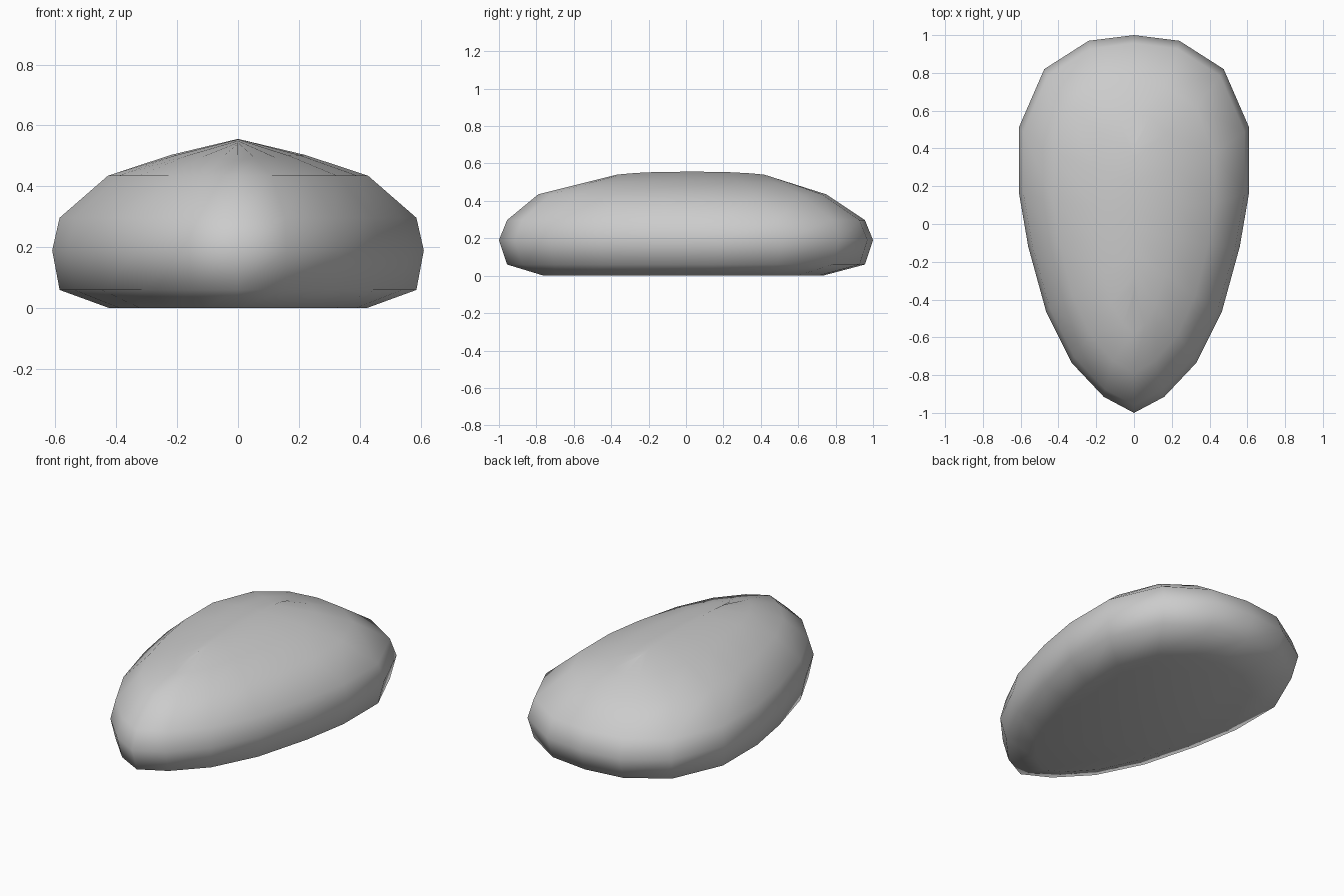
import bpy, bmesh

if "Cube" in bpy.data.objects:
    bpy.data.objects.remove(bpy.data.objects["Cube"])

# Right half of the widest outline, front tip to back tip (x, y)
half = [(0, -1), (0.16, -0.915), (0.33, -0.735), (0.465, -0.465), (0.56, -0.12),
        (0.61, 0.17), (0.61, 0.51), (0.475, 0.82), (0.24, 0.97), (0, 1)]
outline = half + [(-x, y) for x, y in half[-2:0:-1]]

# Stacked rings: height, x scale, y scale, y shift
levels = [(0.0, 0.69, 0.745, -0.015), (0.06, 0.96, 0.957, 0), (0.19, 1, 1, 0),
          (0.297, 0.96, 0.957, 0), (0.435, 0.70, 0.77, -0.02)]

bm = bmesh.new()
rings = [[bm.verts.new((x * sx, y * sy + dy, z)) for x, y in outline]
         for z, sx, sy, dy in levels]


def ridge_z(y):
    return 0.556 - 0.016 * abs(y) ** 3


# Slightly domed roof: a half-way ring, then a ring collapsed onto the centre ridge
rings.append([bm.verts.new((x * 0.36, y * 0.5825 + 0.0025,
                            (0.435 + ridge_z(y)) / 2 + 0.008 * abs(x) / 0.61))
              for x, y in outline])
rings.append([bm.verts.new((0, y * 0.395 + 0.025, ridge_z(y))) for x, y in outline])

n = len(outline)
for low, high in zip(rings, rings[1:]):
    for i in range(n):
        j = (i + 1) % n
        bm.faces.new((low[i], low[j], high[j], high[i]))
bm.faces.new(rings[0][::-1])  # flat underside

# Weld the two sides of the ridge
bmesh.ops.remove_doubles(bm, verts=bm.verts[:], dist=0.001)
bmesh.ops.recalc_face_normals(bm, faces=bm.faces[:])
for f in bm.faces:
    f.smooth = True

mesh = bpy.data.meshes.new("teardrop_body")
bm.to_mesh(mesh)
bm.free()
bpy.context.collection.objects.link(bpy.data.objects.new("teardrop_body", mesh))
